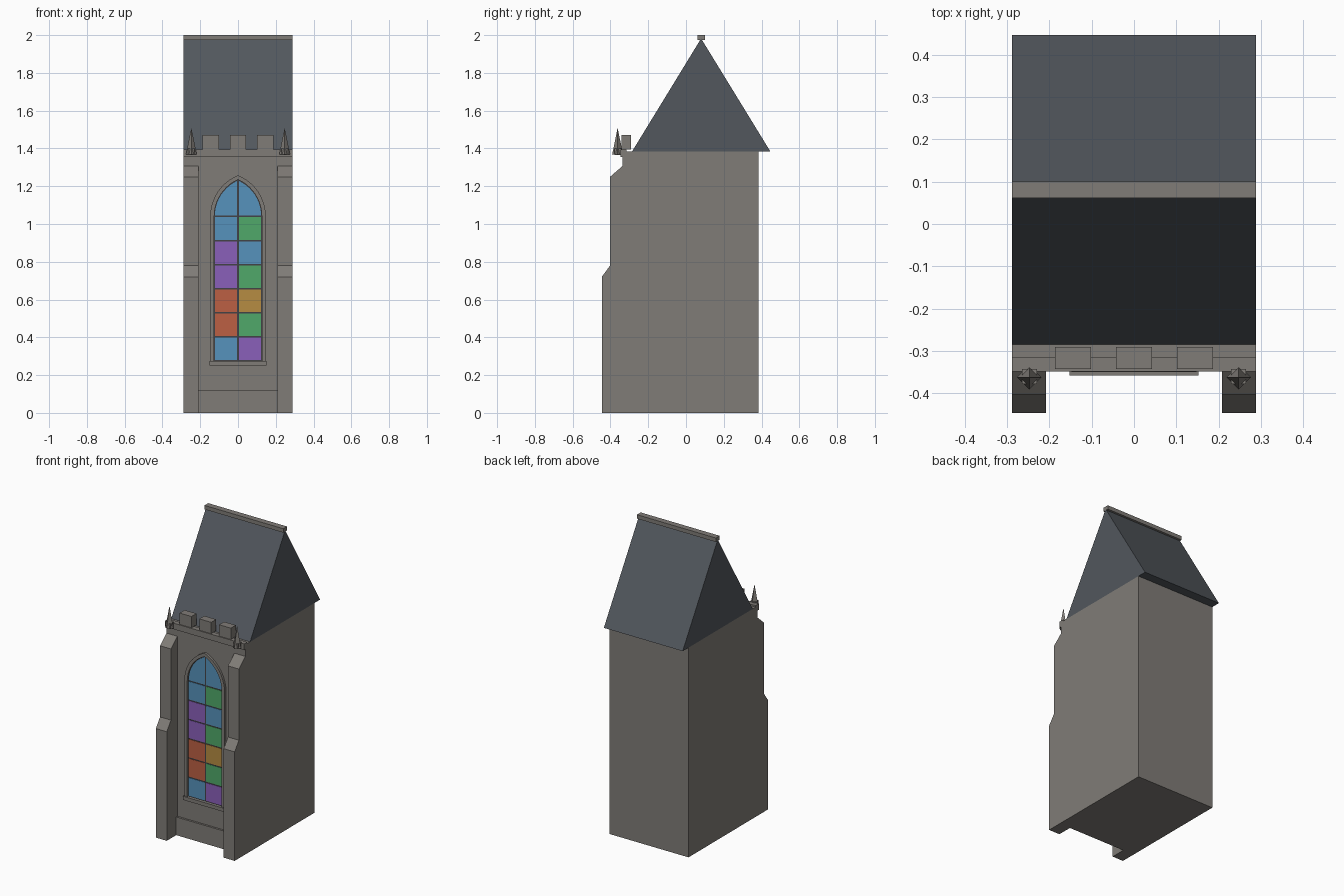
import bpy, bmesh, math

if "Cube" in bpy.data.objects:
    bpy.data.objects.remove(bpy.data.objects["Cube"])

W = 0.288          # half width of the tower
WALL = -0.335      # front wall plane


def material(name, r, g, b):
    m = bpy.data.materials.new(name)
    m.diffuse_color = [((c / 255 + 0.055) / 1.055) ** 2.4 for c in (r, g, b)] + [1]
    m.use_nodes = True
    m.node_tree.nodes["Principled BSDF"].inputs["Base Color"].default_value = m.diffuse_color
    return m


STONE = material("stone", 128, 124, 119)
SLATE = material("slate", 82, 87, 93)
LEAD = material("lead", 66, 66, 70)
BLUE = material("blue_glass", 86, 146, 188)
GREEN = material("green_glass", 80, 168, 106)
PURPLE = material("purple_glass", 138, 96, 186)
RED = material("red_glass", 188, 96, 68)
AMBER = material("amber_glass", 182, 140, 66)


def finish(name, bm, mat):
    bmesh.ops.recalc_face_normals(bm, faces=bm.faces)
    me = bpy.data.meshes.new(name)
    bm.to_mesh(me)
    bm.free()
    me.materials.append(mat)
    ob = bpy.data.objects.new(name, me)
    bpy.context.collection.objects.link(ob)
    return ob


def prism(name, pts, a, b, axis, mat):
    """Extrude a profile along x (pts are y,z) or along y (pts are x,z)."""
    bm = bmesh.new()
    place = (lambda p, t: (t, p[0], p[1])) if axis == 'x' else (lambda p, t: (p[0], t, p[1]))
    lo = [bm.verts.new(place(p, a)) for p in pts]
    hi = [bm.verts.new(place(p, b)) for p in pts]
    bm.faces.new(lo)
    bm.faces.new(hi[::-1])
    for i in range(len(pts)):
        j = (i + 1) % len(pts)
        bm.faces.new((lo[i], lo[j], hi[j], hi[i]))
    return finish(name, bm, mat)


def box(name, x0, x1, y0, y1, z0, z1, mat):
    return prism(name, [(x0, z0), (x1, z0), (x1, z1), (x0, z1)], y0, y1, 'y', mat)


def arch(w, spring, rise, n=10):
    """Right half of a pointed arch, from the springing up to the apex."""
    r = (rise ** 2 + w ** 2) / (2 * w)
    top = math.asin(rise / r)
    return [(w - r + r * math.cos(top * i / n), spring + r * math.sin(top * i / n))
            for i in range(n + 1)]


def mirror(pts):
    return [(-x, z) for x, z in reversed(pts)]


# Tower body, plinth and cornice
box("tower_body", -W, W, WALL, 0.385, 0, 1.385, STONE)
box("plinth", -0.21, 0.21, -0.348, WALL + 0.01, 0, 0.12, STONE)
box("cornice", -W, W, -0.348, -0.315, 1.355, 1.395, STONE)

# Stepped buttresses and pinnacles
butt = [(-0.3, 0), (-0.446, 0), (-0.446, 0.72), (-0.402, 0.78),
        (-0.402, 1.25), (WALL, 1.308), (-0.3, 1.308)]
for s, side in ((-1, "left"), (1, "right")):
    prism("buttress_" + side, butt, s * 0.208, s * W, 'x', STONE)
    x = s * 0.247
    box("pinnacle_base_" + side, x - 0.018, x + 0.018, -0.378, -0.342, 1.366, 1.4, STONE)
    bm = bmesh.new()
    bmesh.ops.create_cone(bm, cap_ends=True, segments=4, radius1=0.029, radius2=0, depth=0.142)
    bmesh.ops.translate(bm, verts=bm.verts, vec=(x, -0.362, 1.438))
    finish("pinnacle_spire_" + side, bm, STONE)

# Battlements
for i in (-1, 0, 1):
    c = i * 0.144
    box("merlon", c - 0.043, c + 0.043, -0.342, -0.29, 1.395, 1.47, STONE)

# Gable roof and ridge beam
prism("roof", [(-0.285, 1.385), (0.446, 1.385), (0.08, 1.982)], -W, W, 'x', SLATE)
box("ridge_beam", -W, W, 0.061, 0.1, 1.974, 2.0, STONE)

# Window: lead backing, raised stone frame, sill
BOT, SPRING = 0.272, 1.04
inner = arch(0.126, SPRING, 0.195)
outer = arch(0.147, SPRING, 0.218)
right_in = [(0.126, BOT)] + inner
right_out = [(0.147, BOT)] + outer
prism("window_lead", right_in + mirror(right_in)[1:], -0.3375, WALL + 0.002, 'y', LEAD)
bm = bmesh.new()
ring_in = right_in + mirror(right_in)[1:]
ring_out = right_out + mirror(right_out)[1:]
rows = [[bm.verts.new((x, y, z)) for x, z in ring]
        for ring, y in ((ring_out, WALL + 0.005), (ring_out, -0.35),
                        (ring_in, -0.35), (ring_in, WALL + 0.005))]
for a, b in zip(rows, rows[1:] + rows[:1]):
    for i in range(len(a) - 1):
        bm.faces.new((a[i], a[i + 1], b[i + 1], b[i]))
bm.faces.new([r[0] for r in rows])
bm.faces.new([r[-1] for r in rows])
finish("window_frame", bm, STONE)
box("window_sill", -0.152, 0.152, -0.358, WALL + 0.01, 0.252, 0.276, STONE)

# Stained glass panes, bottom row first
glass = [(BLUE, PURPLE), (RED, GREEN), (RED, AMBER), (PURPLE, GREEN),
         (PURPLE, BLUE), (BLUE, GREEN)]
STEP, GAP = 0.1273, 0.004
for r, pair in enumerate(glass):
    z = 0.276 + r * STEP
    for s, mat in zip((-1, 1), pair):
        x0, x1 = sorted((s * GAP, s * 0.122))
        box("glass_pane", x0, x1, -0.34, -0.337, z + GAP, z + STEP - GAP, mat)
half = [(GAP, SPRING + GAP)] + [(max(x, GAP), z + GAP) for x, z in arch(0.122, SPRING, 0.185)]
prism("glass_top_right", half, -0.34, -0.337, 'y', BLUE)
prism("glass_top_left", mirror(half), -0.34, -0.337, 'y', BLUE)
